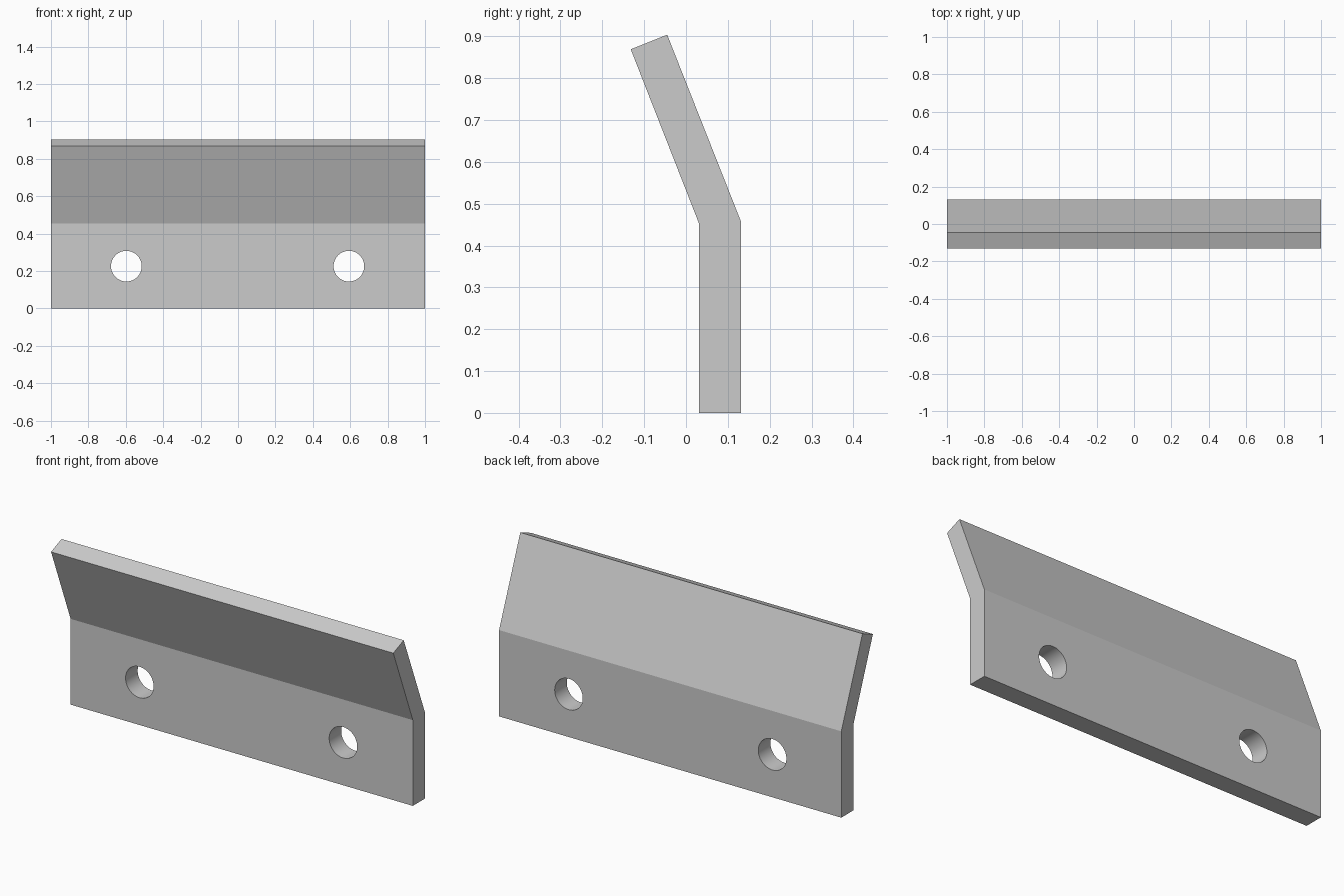
import bpy, bmesh, math

if "Cube" in bpy.data.objects:
    bpy.data.objects.remove(bpy.data.objects["Cube"])

grey = bpy.data.materials.new("plain grey")
grey.diffuse_color = (0.6, 0.6, 0.6, 1)
grey.use_nodes = True
grey.node_tree.nodes["Principled BSDF"].inputs["Base Color"].default_value = grey.diffuse_color

# Bent plate: side profile (y, z) extruded along x
profile = [(0.031, 0), (0.132, 0), (0.132, 0.456),
           (-0.045, 0.904), (-0.132, 0.869), (0.031, 0.453)]
bm = bmesh.new()
face = bm.faces.new([bm.verts.new((-1, y, z)) for y, z in profile])
ext = bmesh.ops.extrude_face_region(bm, geom=[face])
bmesh.ops.translate(bm, vec=(2, 0, 0),
                    verts=[v for v in ext["geom"] if isinstance(v, bmesh.types.BMVert)])
bmesh.ops.recalc_face_normals(bm, faces=bm.faces)
mesh = bpy.data.meshes.new("bent_plate")
bm.to_mesh(mesh)
bm.free()
plate = bpy.data.objects.new("bent_plate", mesh)
bpy.context.collection.objects.link(plate)
mesh.materials.append(grey)

# Two bolt holes through the upright part
for i, x in enumerate((-0.597, 0.593)):
    bpy.ops.mesh.primitive_cylinder_add(vertices=48, radius=0.082, depth=0.4,
                                        location=(x, 0.08, 0.226),
                                        rotation=(math.pi / 2, 0, 0))
    cutter = bpy.context.object
    cutter.name = f"hole_cutter_{i + 1}"
    cutter.data.materials.append(grey)
    mod = plate.modifiers.new(f"bolt_hole_{i + 1}", 'BOOLEAN')
    mod.operation = 'DIFFERENCE'
    mod.solver = 'EXACT'
    mod.object = cutter
    cutter.hide_render = True

# Apply the cuts, remove the cutters, smooth the hole walls
bpy.ops.object.select_all(action='DESELECT')
plate.select_set(True)
bpy.context.view_layer.objects.active = plate
for mod in list(plate.modifiers):
    cutter = mod.object
    bpy.ops.object.modifier_apply(modifier=mod.name)
    bpy.data.objects.remove(cutter)
bpy.ops.object.shade_smooth_by_angle(angle=math.radians(20))
